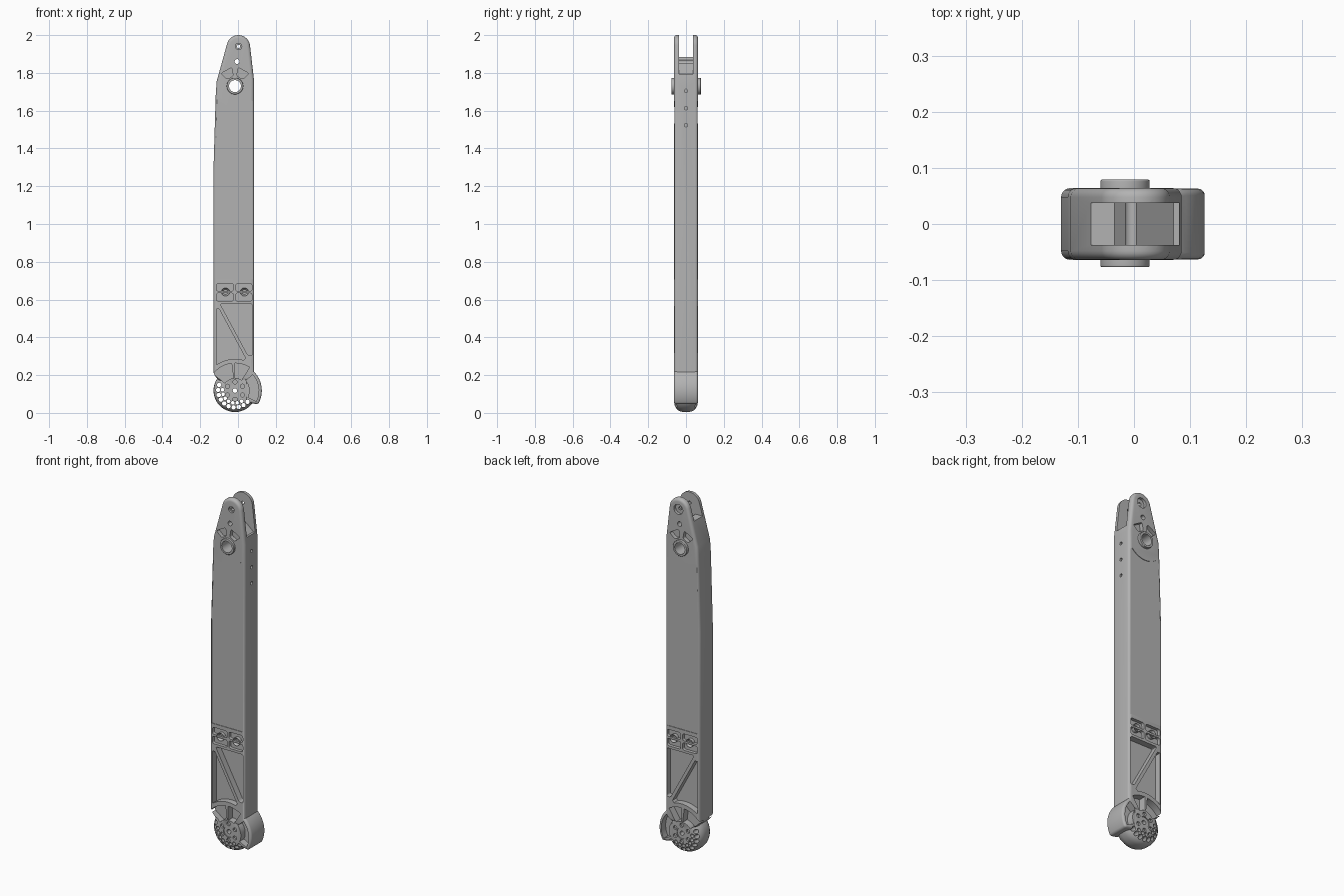
import bpy, bmesh
from math import cos, sin, radians
from mathutils import Vector

cube = bpy.data.objects.get("Cube")
if cube:
    bpy.data.objects.remove(cube)

grey = bpy.data.materials.new("plain_grey")
grey.use_nodes = True
grey.diffuse_color = (0.45, 0.45, 0.45, 1)
grey.node_tree.nodes["Principled BSDF"].inputs["Base Color"].default_value = grey.diffuse_color

HUB = (-0.016, 0.118)      # centre of the lower disc (x, z)
EYE = (-0.016, 1.73)       # centre of the upper bushing
HALF = 0.064               # half thickness of the arm
cutters = bpy.data.collections.new("cutters")
bpy.context.scene.collection.children.link(cutters)


def arc(c, r, a0, a1, n=12):
    angles = [radians(a0 + (a1 - a0) * i / n) for i in range(n + 1)]
    return [(c[0] + r * cos(a), c[1] + r * sin(a)) for a in angles]


def circle(c, r, n=24):
    return arc(c, r, 0, 360, n)[:-1]


def sector(c, r0, r1, a0, a1):
    return arc(c, r1, a0, a1) + arc(c, r0, a1, a0)


def rounded(points, r):
    """Round the corners of an outline with short curves."""
    out = []
    pts = [Vector(p) for p in points]
    for i, p in enumerate(pts):
        a, b = pts[i - 1] - p, pts[(i + 1) % len(pts)] - p
        a = p + a.normalized() * min(r, a.length * 0.4)
        b = p + b.normalized() * min(r, b.length * 0.4)
        for t in (0, 0.25, 0.5, 0.75, 1):
            out.append(tuple(a * (1 - t) ** 2 + p * 2 * t * (1 - t) + b * t * t))
    return out


def prism(name, outline, y0, y1, bevel=0, cutter=False):
    """Extrude an x-z outline along y."""
    bm = bmesh.new()
    face = bm.faces.new([bm.verts.new((x, y0, z)) for x, z in outline])
    new = bmesh.ops.extrude_face_region(bm, geom=[face])["geom"]
    bmesh.ops.translate(bm, vec=(0, y1 - y0, 0),
                        verts=[v for v in new if isinstance(v, bmesh.types.BMVert)])
    bmesh.ops.recalc_face_normals(bm, faces=bm.faces)
    mesh = bpy.data.meshes.new(name)
    bm.to_mesh(mesh)
    bm.free()
    mesh.materials.append(grey)
    ob = bpy.data.objects.new(name, mesh)
    (cutters if cutter else bpy.context.scene.collection).objects.link(ob)
    ob.hide_render = cutter
    if bevel:
        mod = ob.modifiers.new("soft_edges", "BEVEL")
        mod.width, mod.segments = bevel, 5
        mod.limit_method, mod.angle_limit = "ANGLE", radians(40)
        apply(ob, mod)
    return ob


def apply(ob, mod):
    bpy.context.view_layer.objects.active = ob
    bpy.ops.object.modifier_apply(modifier=mod.name)


def join(ob, other):
    mod = ob.modifiers.new("join", "BOOLEAN")
    mod.operation, mod.solver, mod.object = "UNION", "EXACT", other
    apply(ob, mod)
    bpy.data.objects.remove(other)


def pocket(outline, depth, sides=(-1, 1)):
    for s in sides:
        prism("pocket_cutter", outline, s * (HALF - depth), s * 0.1, cutter=True)


def through(c, r):
    prism("hole_cutter", circle(c, r, 16), -0.15, 0.15, cutter=True)


def smooth(ob):
    bpy.ops.object.select_all(action="DESELECT")
    ob.select_set(True)
    bpy.context.view_layer.objects.active = ob
    bpy.ops.object.shade_smooth_by_angle(angle=radians(30))


# Arm with the lower disc and side lobe
outline = [(-0.1, 0.17), (0.085, 0.17), (0.085, 1.76)]
outline += arc((0.002, 1.938), 0.062, 8, 164, 16)
outline += [(-0.113, 1.755), (-0.118, 1.68), (-0.13, 1.28), (-0.13, 0.205)]
arm = prism("arm", outline, -HALF, HALF, 0.016)
join(arm, prism("disc", circle(HUB, 0.1135, 48), -0.0625, 0.0625, 0.05))
lobe = [(0.04, HUB[1] - 0.06)] + arc(HUB, 0.142, -31, 50, 16) + [(0.04, 0.2)]
join(arm, prism("lobe", lobe, -0.063, 0.063, 0.012))
join(arm, prism("bushing", circle(EYE, 0.044, 32), -0.077, 0.079, 0.003))

# Fork slot with a sloping floor
prism("slot_cutter", [(-0.3, 1.885), (-0.035, 1.885), (0.07, 1.795), (0.3, 1.785),
                      (0.3, 2.1), (-0.3, 2.1)], -0.037, 0.037, cutter=True)

# Upper holes and the fan pockets above the bushing
through(EYE, 0.032)
through((0.003, 1.94), 0.009)
through((-0.005, 1.86), 0.013)
pocket(circle((0.003, 1.94), 0.017), 0.012, [-1])
pocket(circle((0.003, 1.94), 0.028), 0.016, [1])
for a0, a1 in ((42, 80), (100, 138)):
    pocket(rounded([*arc(EYE, 0.1, a0, a1, 1), *arc(EYE, 0.055, a1, a0, 1)], 0.01), 0.022)

# Shallow long panel
panel = [(-0.12, 0.705), (0.076, 0.705), (0.076, 1.65)]
panel += arc((-0.02, 1.73), 0.11, -40, -140, 10) + [(-0.11, 1.66), (-0.12, 1.28)]
pocket(panel, 0.003)

# Fastener pockets
for x0, x1 in ((-0.115, -0.023), (-0.012, 0.074)):
    for z0, z1 in ((0.592, 0.634), (0.645, 0.684)):
        pocket(rounded([(x0, z0), (x1, z0), (x1, z1), (x0, z1)], 0.012), 0.018)

# Triangular pockets on both sides of the diagonal rib
pocket(rounded([(-0.095, 0.578), (0.076, 0.578), (0.076, 0.305), (0.052, 0.305)], 0.012), 0.035)
lower = [(-0.115, 0.55), (-0.1, 0.55), (0.04, 0.29)]
lower += arc(HUB, 0.168, 74, 126, 8) + [(-0.115, 0.262)]
pocket(lower, 0.035)

# Disc fan pockets, lobe pocket and hub recesses
for a0, a1 in ((58, 90), (97, 143)):
    pocket(sector(HUB, 0.066, 0.145, a0, a1), 0.04)
pocket(sector(HUB, 0.078, 0.126, -27, 42), 0.04)
pocket(circle(HUB, 0.03), 0.006)
for k in range(6):
    pocket(circle(arc(HUB, 0.046, 30 + 60 * k, 0, 1)[0], 0.011, 12), 0.012)

# Perforations through the disc
through(HUB, 0.012)
for r, a0, a1, n in ((0.089, 160, 318, 9), (0.066, 176, 302, 6)):
    for c in arc(HUB, r, a0, a1, n):
        through(c, 0.0115 if r > 0.08 else 0.0095)

# Small holes in the right edge
for z in (1.705, 1.613, 1.523):
    bm = bmesh.new()
    bmesh.ops.create_cone(bm, cap_ends=True, segments=12, radius1=0.009, radius2=0.009, depth=0.05)
    mesh = bpy.data.meshes.new("edge_hole_cutter")
    bm.to_mesh(mesh)
    bm.free()
    pin = bpy.data.objects.new("edge_hole_cutter", mesh)
    pin.location, pin.rotation_euler = (0.085, 0, z), (0, radians(90), 0)
    cutters.objects.link(pin)
    pin.hide_render = True

# Cut everything, then discard the cutters
mod = arm.modifiers.new("cuts", "BOOLEAN")
mod.operation, mod.solver = "DIFFERENCE", "EXACT"
mod.operand_type, mod.collection = "COLLECTION", cutters
apply(arm, mod)
for ob in list(cutters.objects):
    bpy.data.objects.remove(ob)
bpy.data.collections.remove(cutters)
smooth(arm)

# Fastener bosses: short rings standing in the pockets
for x in (-0.066, 0.034):
    for s, side in ((-1, "front"), (1, "back")):
        boss = prism(f"{side}_fastener_boss", circle((x, 0.64), 0.022), s * 0.04, s * 0.0645)
        bm = bmesh.new()
        bm.from_mesh(boss.data)
        cap = max(bm.faces, key=lambda f: f.calc_center_median().y * s)
        bmesh.ops.inset_region(bm, faces=[cap], thickness=0.009)
        bmesh.ops.translate(bm, vec=(0, -s * 0.012, 0), verts=cap.verts)
        bm.to_mesh(boss.data)
        bm.free()
        smooth(boss)
